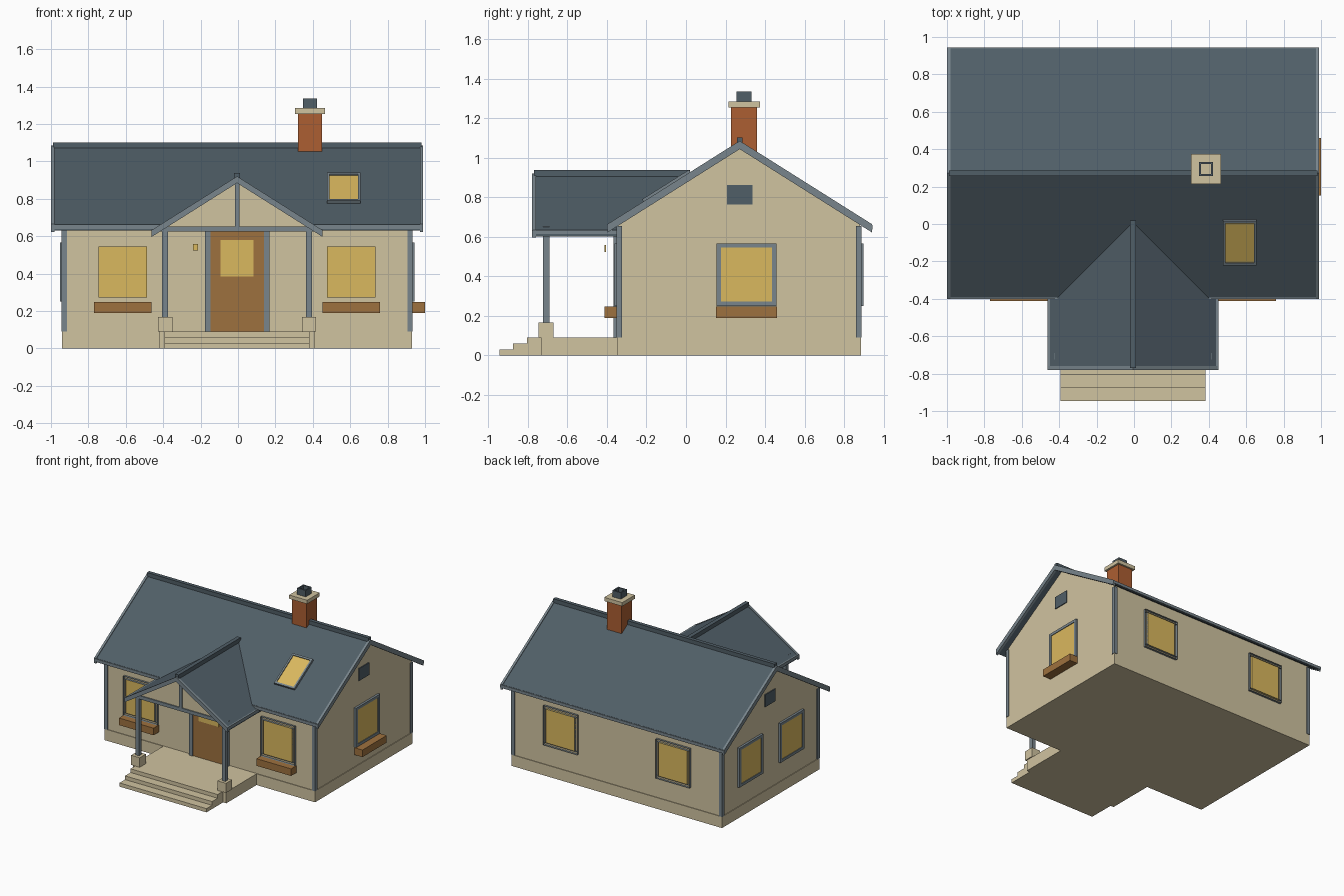
import bpy, bmesh, math
from mathutils import Matrix

if "Cube" in bpy.data.objects:
    bpy.data.objects.remove(bpy.data.objects["Cube"])

CX = -0.005          # house centre line
RY = 0.272           # main ridge position
S = 0.63             # pitch shared by both roofs


def material(name, rgb):
    m = bpy.data.materials.new(name)
    lin = [(c / 255 / 12.92) if c < 11 else ((c / 255 + 0.055) / 1.055) ** 2.4 for c in rgb]
    m.diffuse_color = (*lin, 1)
    m.use_nodes = True
    m.node_tree.nodes["Principled BSDF"].inputs["Base Color"].default_value = m.diffuse_color
    return m


WALL = material("cream wall", (208, 195, 160))
SLATE = material("slate roof", (80, 94, 103))
TRIM = material("grey trim", (120, 133, 140))
WOOD = material("brown wood", (158, 113, 62))
BRICK = material("red brick", (172, 94, 50))
GLASS = material("lit glass", (218, 184, 94))


def finish(name, bm, mat):
    bmesh.ops.recalc_face_normals(bm, faces=bm.faces)
    me = bpy.data.meshes.new(name)
    bm.to_mesh(me)
    bm.free()
    me.materials.append(mat)
    ob = bpy.data.objects.new(name, me)
    bpy.context.collection.objects.link(ob)
    return ob


def add_box(bm, x, y, z, open_axis=None):
    """Box from three (min, max) ranges; faces across open_axis may be left out."""
    mat = Matrix.Translation([(a + b) / 2 for a, b in (x, y, z)]) @ Matrix.Diagonal(
        [b - a for a, b in (x, y, z)] + [1])
    verts = bmesh.ops.create_cube(bm, size=1, matrix=mat)["verts"]
    if open_axis is not None:
        faces = {f for v in verts for f in v.link_faces}
        bm.normal_update()
        bmesh.ops.delete(bm, geom=[f for f in faces if abs(f.normal[open_axis]) > 0.9],
                         context='FACES_ONLY')


def box(name, mat, x, y, z):
    bm = bmesh.new()
    add_box(bm, x, y, z)
    return finish(name, bm, mat)


def prism(name, mat, profile, axis, start, end):
    """Extrude a (u, z) outline along x or y; end may depend on z."""
    bm = bmesh.new()
    rings = []
    for e in (lambda z: start, end if callable(end) else lambda z: end):
        rings.append([bm.verts.new((e(z), u, z) if axis == 'x' else (u, e(z), z))
                      for u, z in profile])
    n = len(profile)
    for i in range(n):
        j = (i + 1) % n
        bm.faces.new((rings[0][i], rings[0][j], rings[1][j], rings[1][i]))
    for r in rings:
        bm.faces.new(r)
    return finish(name, bm, mat)


def chevron(centre, half, top, thick):
    e = top - S * half
    return [(centre - half, e), (centre, top), (centre + half, e),
            (centre + half, e - thick), (centre, top - thick), (centre - half, e - thick)]


# Foundation, porch floor and steps
box("foundation", WALL, (-0.94, 0.93), (-0.35, 0.885), (0, 0.09))
box("porch_floor", WALL, (-0.42, 0.41), (-0.735, -0.35), (0, 0.09))
for i in range(3):
    box(f"step_{i + 1}", WALL, (-0.392, 0.382), (-0.945 + 0.07 * i, -0.735), (0, 0.03 * (i + 1)))

# Walls with gable ends
prism("house_walls", WALL, [(-0.345, 0.09), (0.88, 0.09), (0.88, 1.05 - S * 0.608),
                            (RY, 1.05), (-0.345, 1.05 - S * 0.617)], 'x', -0.935, 0.925)
for x in (-0.943, 0.905):
    for y in (-0.353, 0.86):
        box("corner_board", TRIM, (x, x + 0.028), (y, y + 0.028), (0.09, 0.655))

# Main roof, rake boards, eave boards and ridge
prism("main_roof", SLATE, chevron(RY, 0.665, 1.08, 0.03), 'x', -0.985, 0.975)
for x in (-1.0, 0.972):
    prism("rake_board", TRIM, chevron(RY, 0.67, 1.086, 0.042), 'x', x, x + 0.018)
for y in (-0.4, 0.928):
    box("eave_board", TRIM, (-1.0, 0.99), (y, y + 0.017), (0.638, 0.66))
box("main_ridge_cap", SLATE, (-0.99, 0.98), (RY - 0.015, RY + 0.015), (1.06, 1.102))

# Porch roof running back into the main slope
prism("porch_roof", SLATE, chevron(CX, 0.452, 0.915, 0.028), 'y', -0.77,
      lambda z: max(RY - (1.08 - z) / S, -0.35) + 0.02)
prism("porch_rake_board", TRIM, chevron(CX, 0.457, 0.92, 0.036), 'y', -0.78, -0.76)
for s in (-1, 1):
    a, b = sorted((CX + s * 0.441, CX + s * 0.457))
    box("porch_eave_board", TRIM, (a, b), (-0.775, -0.35), (0.615, 0.635))
box("porch_ridge_cap", SLATE, (CX - 0.016, CX + 0.016), (-0.77, 0.02), (0.895, 0.938))

# Porch gable, beam and posts
prism("porch_gable", WALL, [(CX - 0.385, 0.645), (CX + 0.385, 0.645), (CX, 0.887)],
      'y', -0.715, -0.695)
box("porch_beam", TRIM, (CX - 0.42, CX + 0.42), (-0.724, -0.69), (0.625, 0.652))
box("king_post", TRIM, (CX - 0.012, CX + 0.012), (-0.724, -0.7), (0.65, 0.885))
for s in (-1, 1):
    x = CX + s * 0.384
    box("porch_post", TRIM, (x - 0.016, x + 0.016), (-0.723, -0.691), (0.165, 0.64))
    box("post_plinth", WALL, (x - 0.038, x + 0.038), (-0.747, -0.67), (0.09, 0.167))

# Door, its surround and porch lamp
box("door", WOOD, (-0.148, 0.138), (-0.36, -0.34), (0.09, 0.63))
for x in (-0.176, 0.138):
    box("door_jamb", TRIM, (x, x + 0.03), (-0.368, -0.34), (0.09, 0.65))
box("door_head", TRIM, (-0.176, 0.168), (-0.368, -0.34), (0.63, 0.65))
box("door_glass", GLASS, (-0.093, 0.083), (-0.366, -0.359), (0.385, 0.58))
box("porch_lamp", GLASS, (-0.241, -0.213), (-0.412, -0.406), (0.522, 0.558))


def window(c, wall, out, axis):
    """Window centred at c along the wall; axis is the wall's normal axis."""
    def rng(a, b):
        return tuple(sorted((wall + out * a, wall + out * b)))

    def place(u, d, z):
        return (d, u, z) if axis == 0 else (u, d, z)
    bm = bmesh.new()
    hollow = 1 if axis == 1 else None      # front and back frames are open strips
    depth = rng(-0.002, 0.018)
    for u, z in (((c - 0.152, c + 0.152), (0.545, 0.566)),
                 ((c - 0.152, c + 0.152), (0.25, 0.272)),
                 ((c - 0.152, c - 0.129), (0.272, 0.545)),
                 ((c + 0.129, c + 0.152), (0.272, 0.545))):
        add_box(bm, *place(u, depth, z), open_axis=hollow)
    finish("window_frame", bm, TRIM)
    box("window_glass", GLASS, *place((c - 0.129, c + 0.129), rng(0.004, 0.013), (0.272, 0.545)))


def flower_box(c, wall, out, axis):
    d = tuple(sorted((wall, wall + out * 0.07)))
    u = (c - 0.154, c + 0.154)
    x, y = (d, u) if axis == 0 else (u, d)
    box("flower_box", WOOD, x, y, (0.19, 0.247))


# Windows and flower boxes
for c in (CX - 0.611, CX + 0.611):
    window(c, -0.345, -1, 1)
    flower_box(c, -0.342, -1, 1)
for c in (CX - 0.505, CX + 0.495):
    window(c, 0.88, 1, 1)
window(0.306, 0.925, 1, 0)
flower_box(0.306, 0.93, 1, 0)
for c in (0.01, 0.53):
    window(c, -0.935, -1, 0)

# Gable vents
for x in (-0.942, 0.924):
    box("gable_vent", SLATE, (x, x + 0.008), (0.207, 0.337), (0.763, 0.862))

# Skylight lying on the front slope
ym = -0.094
tilt = Matrix.Translation((0.565, ym, 1.08 - S * (RY - ym))) @ Matrix.Rotation(math.atan(S), 4, 'X')
bm = bmesh.new()
for x, y in (((-0.09, 0.09), (-0.14, -0.125)), ((-0.09, 0.09), (0.125, 0.14)),
             ((-0.09, -0.076), (-0.125, 0.125)), ((0.076, 0.09), (-0.125, 0.125))):
    add_box(bm, x, y, (-0.005, 0.018))
finish("skylight_frame", bm, TRIM).matrix_world = tilt
box("skylight_glass", GLASS, (-0.076, 0.076), (-0.125, 0.125), (0.002, 0.011)).matrix_world = tilt

# Chimney with cap and open pot
box("chimney", BRICK, (0.32, 0.45), (0.228, 0.36), (0.98, 1.256))
box("chimney_cap", WALL, (0.305, 0.465), (0.214, 0.374), (1.254, 1.284))
bm = bmesh.new()
for x, y in (((0.347, 0.423), (0.256, 0.267)), ((0.347, 0.423), (0.321, 0.332)),
             ((0.347, 0.358), (0.267, 0.321)), ((0.412, 0.423), (0.267, 0.321))):
    add_box(bm, x, y, (1.284, 1.335))
finish("chimney_pot", bm, SLATE)
